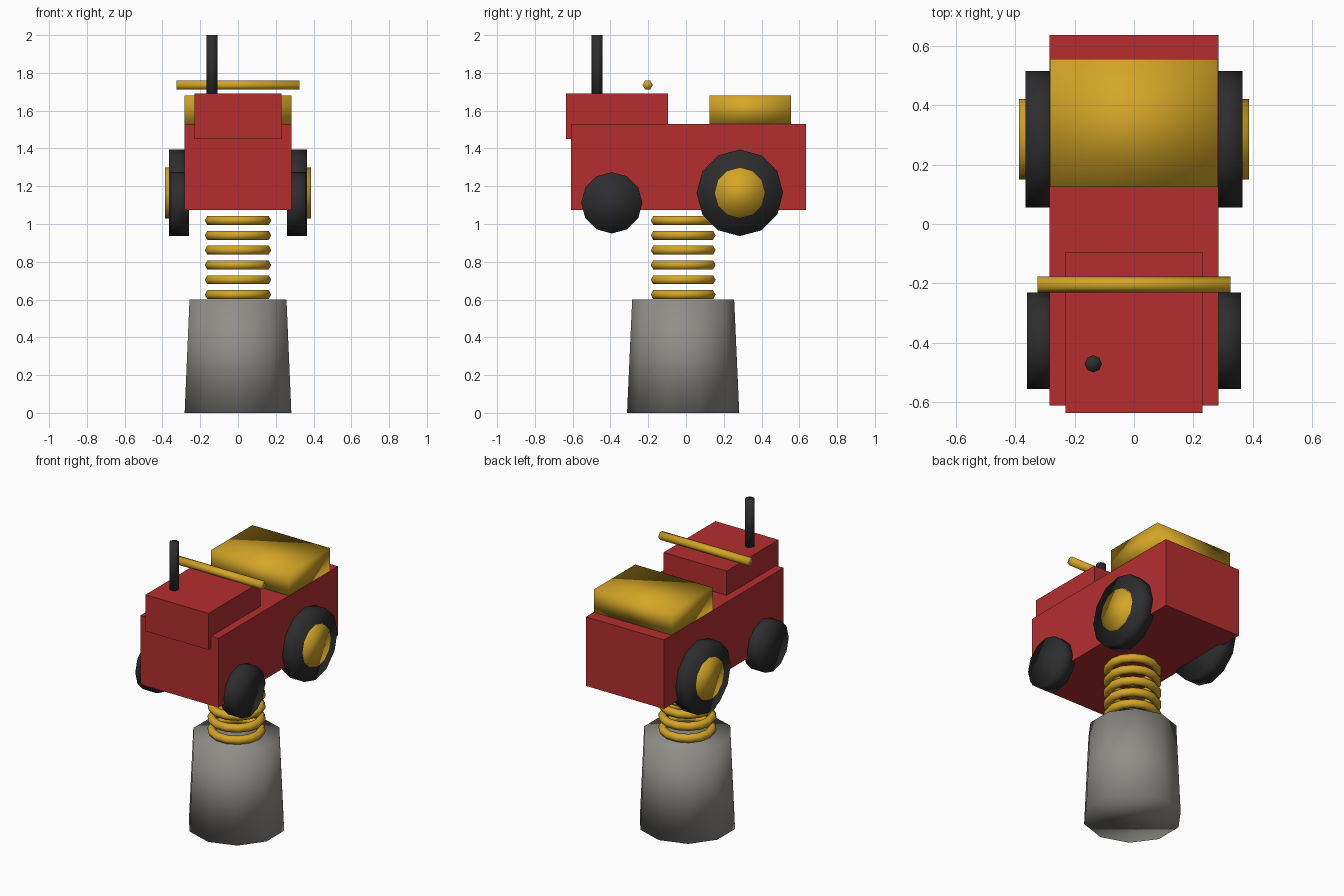
import bpy
import math
from mathutils import Matrix

cube = bpy.data.objects.get("Cube")
if cube:
    bpy.data.objects.remove(cube, do_unlink=True)


def material(name, rgb):
    m = bpy.data.materials.new(name)
    m.use_nodes = True
    m.diffuse_color = (*rgb, 1)
    bsdf = next(n for n in m.node_tree.nodes if n.type == 'BSDF_PRINCIPLED')
    bsdf.inputs["Base Color"].default_value = (*rgb, 1)
    return m


RED = material("red paint", (0.46, 0.027, 0.03))
GOLD = material("golden yellow", (0.66, 0.38, 0.02))
GREY = material("warm grey", (0.28, 0.27, 0.25))
BLACK = material("rubber black", (0.027, 0.027, 0.029))


def finish(name, mat, smooth):
    ob = bpy.context.object
    ob.name = ob.data.name = name
    ob.data.materials.clear()
    ob.data.materials.append(mat)
    for p in ob.data.polygons:
        p.use_smooth = smooth
    return ob


def box(name, mat, xhalf, y, z, smooth=False):
    """Box centred on x, spanning the given y and z ranges."""
    bpy.ops.mesh.primitive_cube_add(size=1)
    ob = finish(name, mat, smooth)
    size = (2 * xhalf, y[1] - y[0], z[1] - z[0])
    mid = (0, sum(y) / 2, sum(z) / 2)
    ob.data.transform(Matrix.LocRotScale(mid, None, size))
    return ob


def rod(name, mat, sides, r1, r2, length, centre, sideways=False):
    """Cylinder or frustum, upright or lying along x."""
    bpy.ops.mesh.primitive_cone_add(vertices=sides, radius1=r1, radius2=r2,
                                    depth=length)
    ob = finish(name, mat, True)
    turn = Matrix.Rotation(math.pi / 2 if sideways else 0, 4, 'Y')
    ob.data.transform(Matrix.Translation(centre) @ turn)
    return ob


POST_Y = -0.015

# Pedestal and spring coils
rod("pedestal", GREY, 10, 0.297, 0.27, 0.6, (0, POST_Y, 0.3))
for i in range(6):
    bpy.ops.mesh.primitive_torus_add(
        major_radius=0.149, minor_radius=0.027, major_segments=14,
        minor_segments=6, location=(0, POST_Y, 0.626 + i * 0.0785))
    finish(f"spring_coil_{i + 1}", GOLD, True)

# Body, hood and seat
box("body", RED, 0.284, (-0.61, 0.635), (1.075, 1.53))
box("hood", RED, 0.23, (-0.635, -0.095), (1.45, 1.69))
box("seat", GOLD, 0.283, (0.125, 0.555), (1.53, 1.68), smooth=True)

# Exhaust pipe and handlebar
rod("exhaust_pipe", BLACK, 8, 0.029, 0.029, 0.34, (-0.137, -0.47, 1.83))
rod("handlebar", GOLD, 6, 0.027, 0.027, 0.65, (0, -0.203, 1.736), True)

# Wheels and rear hubs on both sides
for side, s in (("left", 1), ("right", -1)):
    rod(f"{side}_front_wheel", BLACK, 12, 0.162, 0.162, 0.1,
        (s * 0.31, -0.393, 1.112), True)
    rod(f"{side}_rear_wheel", BLACK, 12, 0.229, 0.229, 0.105,
        (s * 0.3125, 0.285, 1.165), True)
    rod(f"{side}_rear_hub", GOLD, 12, 0.135, 0.135, 0.1,
        (s * 0.336, 0.285, 1.165), True)
